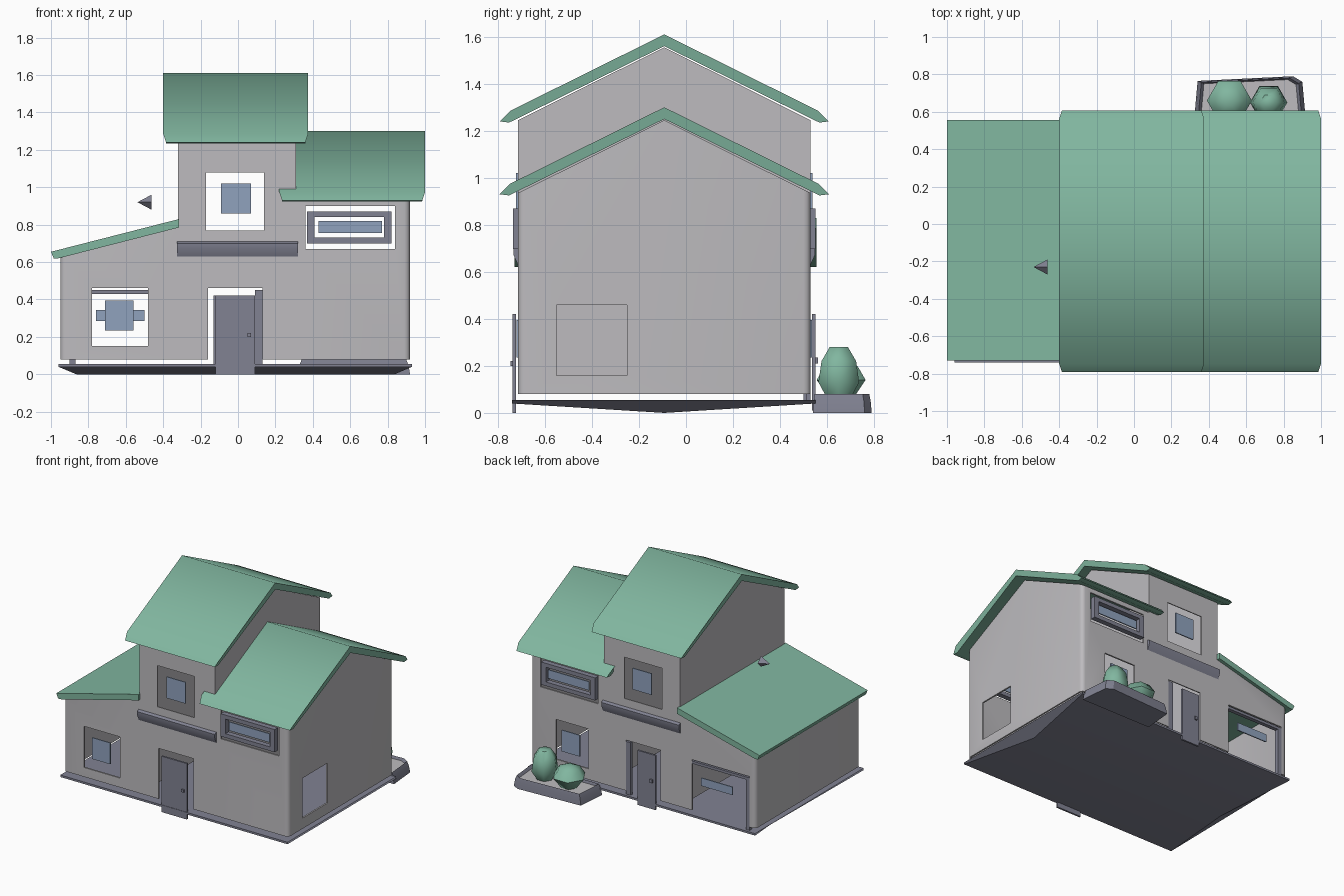
import bpy, bmesh, math
from mathutils import Matrix, Vector

if "Cube" in bpy.data.objects:
    bpy.data.objects.remove(bpy.data.objects["Cube"])


def material(name, r, g, b):
    m = bpy.data.materials.new(name)
    m.use_nodes = True
    m.diffuse_color = (r, g, b, 1)
    m.node_tree.nodes["Principled BSDF"].inputs["Base Color"].default_value = (r, g, b, 1)
    return m


WALL = material("wall grey", 0.51, 0.50, 0.52)
ROOF = material("roof green", 0.22, 0.47, 0.35)
SLATE = material("slate", 0.22, 0.225, 0.29)
GLASS = material("window blue", 0.28, 0.365, 0.515)

FRONT, BACK, MID = -0.715, 0.53, -0.0925


def finish(name, bm, mat, smooth=None):
    me = bpy.data.meshes.new(name)
    bm.to_mesh(me)
    bm.free()
    me.materials.append(mat)
    if smooth is not None:
        for p in me.polygons:
            p.use_smooth = True
        me.set_sharp_from_angle(angle=math.radians(smooth))
    ob = bpy.data.objects.new(name, me)
    bpy.context.collection.objects.link(ob)
    return ob


def prism(points, axis, a, b):
    """Extrude a profile along x (points are y, z) or along y (points are x, z)."""
    bm = bmesh.new()
    rings = []
    for t in (a, b):
        rings.append([bm.verts.new((t, u, v) if axis == "x" else (u, t, v)) for u, v in points])
    bm.faces.new(rings[0])
    bm.faces.new(rings[1])
    n = len(points)
    for i in range(n):
        j = (i + 1) % n
        bm.faces.new((rings[0][i], rings[0][j], rings[1][j], rings[1][i]))
    bmesh.ops.recalc_face_normals(bm, faces=bm.faces)
    return bm


def add_box(bm, x0, x1, y0, y1, z0, z1):
    size = Vector((x1 - x0, y1 - y0, z1 - z0))
    mid = Vector((x0 + x1, y0 + y1, z0 + z1)) / 2
    bmesh.ops.create_cube(bm, size=1, matrix=Matrix.Translation(mid) @ Matrix.Diagonal((*size, 1)))


def box(name, mat, *bounds):
    bm = bmesh.new()
    add_box(bm, *bounds)
    return finish(name, bm, mat)


# Cutter for every opening: x range, z range, which sides
openings = [
    (-0.78, -0.48, 0.15, 0.46, "f"),
    (-0.90, -0.42, 0.0, 0.46, "b"),
    (-0.16, 0.13, 0.0, 0.46, "fb"),
    (-0.17, 0.14, 0.77, 1.08, "fb"),
    (0.36, 0.84, 0.67, 0.90, "fb"),
    (0.44, 0.71, 0.16, 0.46, "b"),
]
bm = bmesh.new()
for x0, x1, z0, z1, sides in openings:
    for side in sides:
        y = FRONT if side == "f" else BACK
        add_box(bm, x0, x1, y - 0.08, y + 0.08, z0, z1)
add_box(bm, 0.84, 1.0, -0.55, -0.25, 0.16, 0.46)
cutter = finish("opening_cutter", bm, WALL)
cutter.hide_render = True


def walls(name, bm, inner_walls):
    """Keep only upright faces, round the outer corners, thicken and cut the openings."""
    drop = [f for f in bm.faces if abs(f.normal.z) > 0.1
            or (not inner_walls and abs(f.normal.x) > 0.9 and abs(f.calc_center_median().x) < 0.4)]
    bmesh.ops.delete(bm, geom=drop, context="FACES")
    corners = [e for e in bm.edges if len(e.link_faces) == 2
               and all(abs(v.co.x) > 0.9 for v in e.verts)
               and abs(e.verts[0].co.y - e.verts[1].co.y) < 0.001]
    if corners:
        bmesh.ops.bevel(bm, geom=corners, offset=0.03, segments=3, profile=0.5, affect="EDGES")
    ob = finish(name, bm, WALL)
    thick = ob.modifiers.new("thickness", "SOLIDIFY")
    thick.thickness = 0.012
    thick.offset = -1
    cut = ob.modifiers.new("openings", "BOOLEAN")
    cut.operation = "DIFFERENCE"
    cut.solver = "EXACT"
    cut.object = cutter
    bpy.context.view_layer.update()
    me = bpy.data.meshes.new_from_object(ob.evaluated_get(bpy.context.evaluated_depsgraph_get()))
    ob.modifiers.clear()
    ob.data = me
    for p in me.polygons:
        p.use_smooth = True
    me.set_sharp_from_angle(angle=math.radians(40))


def gable(eave, peak):
    return [(FRONT, 0.08), (BACK, 0.08), (BACK, eave), (MID, peak), (FRONT, eave)]


# House bodies
walls("left_wing_walls", prism([(-0.95, 0.08), (-0.32, 0.08), (-0.32, 0.785), (-0.95, 0.625)],
                               "y", FRONT, BACK), False)
walls("tower_walls", prism(gable(1.245, 1.555), "x", -0.32, 0.31), True)
walls("right_wing_walls", prism(gable(0.935, 1.245), "x", 0.31, 0.92), False)
bpy.data.objects.remove(cutter)


# Roofs
def gable_roof(name, peak, x0, x1):
    half = [(0.655, -0.325), (0.70, -0.37), (0.66, -0.375)]
    pts = [(MID, peak)] + [(MID + d, peak + h) for d, h in half]
    pts += [(MID, peak - 0.05)] + [(MID - d, peak + h) for d, h in reversed(half)]
    bm = prism(pts, "x", x0, x1)
    for v in bm.verts:  # draw in the lower eave corners
        if v.co.z < peak - 0.35:
            v.co.x += 0.015 if v.co.x == x0 or v.co.x < (x0 + x1) / 2 else -0.015
    finish(name, bm, ROOF, 75)


gable_roof("tower_roof", 1.61, -0.40, 0.375)
gable_roof("right_wing_roof", 1.30, 0.22, 1.0)
finish("left_wing_roof", prism([(-1.0, 0.655), (-0.985, 0.62), (-0.96, 0.62), (-0.315, 0.785),
                                (-0.315, 0.83)], "y", -0.73, 0.555), ROOF, 75)

# Floor slab with a shallow keel underneath
bm = prism([(-0.74, 0.055), (-0.74, 0.04), (MID, 0.0), (0.55, 0.04), (0.55, 0.055)], "x", -0.96, 0.93)
for v in bm.verts:
    if v.co.z < 0.01:
        v.co.x *= 0.9
finish("floor_slab", bm, SLATE, 30)

for label, wall, out in (("front", FRONT, -1), ("back", BACK, 1)):
    # Ledge below the tower
    bm = prism([(wall, 0.71), (wall + out * 0.02, 0.70), (wall + out * 0.018, 0.67), (wall, 0.63)],
               "x", -0.325, 0.32)
    finish(label + "_ledge", bm, SLATE, 50)
    # Tower glass
    y0, y1 = sorted((wall, wall + out * 0.008))
    box(label + "_tower_glass", GLASS, -0.09, 0.07, y0, y1, 0.86, 1.02)
    # Wide upper window with a raised frame
    bm = bmesh.new()
    f0, f1 = sorted((wall - out * 0.02, wall + out * 0.02))
    for bounds in ((0.37, 0.82, 0.70, 0.73), (0.37, 0.82, 0.84, 0.87),
                   (0.37, 0.41, 0.73, 0.84), (0.78, 0.82, 0.73, 0.84)):
        add_box(bm, bounds[0], bounds[1], f0, f1, bounds[2], bounds[3])
    finish(label + "_wide_window_frame", bm, SLATE)
    box(label + "_wide_window_glass", GLASS, 0.43, 0.77, y0, y1, 0.755, 0.82)

# Lower window panes
box("left_wing_glass", GLASS, -0.71, -0.56, FRONT - 0.005, FRONT + 0.003, 0.235, 0.395)
box("garage_glass", GLASS, -0.76, -0.50, BACK - 0.004, BACK + 0.004, 0.285, 0.345)
box("back_glass", GLASS, 0.51, 0.66, BACK - 0.003, BACK + 0.005, 0.235, 0.395)

# Doors, knobs and frames
box("front_door", SLATE, -0.12, 0.09, FRONT - 0.022, FRONT - 0.008, 0.0, 0.42)
box("front_knob", SLATE, 0.05, 0.07, FRONT - 0.032, FRONT - 0.022, 0.2, 0.22)
box("back_door", SLATE, -0.13, 0.02, BACK + 0.006, BACK + 0.02, 0.01, 0.42)
box("back_knob", SLATE, -0.11, -0.09, BACK + 0.02, BACK + 0.032, 0.21, 0.235)
box("back_door_jamb", SLATE, 0.09, 0.13, BACK - 0.02, BACK, 0.05, 0.45)
box("garage_lintel", SLATE, -0.90, -0.42, BACK - 0.03, BACK, 0.43, 0.45)
box("garage_jamb", SLATE, -0.90, -0.87, BACK - 0.03, BACK, 0.05, 0.45)

# Planter behind the right wing: sloping rim with a pale bed
outline = [(0.32, 0.54), (0.92, 0.54), (0.90, 0.76), (0.85, 0.79), (0.34, 0.765)]
centre = Vector((0.62, 0.64, 0))
bm = bmesh.new()
rings = []
for scale, z in ((1.0, 0.0), (0.97, 0.05), (0.93, 0.08), (0.88, 0.06)):
    ring = []
    for x, y in outline:
        p = centre + (Vector((x, y, 0)) - centre) * scale
        ring.append(bm.verts.new((p.x, p.y, z)))
    rings.append(ring)
for lo, hi in zip(rings, rings[1:]):
    for i in range(len(outline)):
        j = (i + 1) % len(outline)
        bm.faces.new((lo[i], lo[j], hi[j], hi[i]))
bm.faces.new(rings[0])
bed = bm.faces.new(rings[-1])
bed.material_index = 1
bmesh.ops.recalc_face_normals(bm, faces=bm.faces)
planter = finish("planter", bm, SLATE, 30)
planter.data.materials.append(WALL)


# Bushes
def bush(name, x, y, rings):
    bm = bmesh.new()
    loops = []
    for r, z in rings:
        loops.append([bm.verts.new((x + r * math.cos(a * math.pi / 3), y + r * math.sin(a * math.pi / 3), z))
                      for a in range(6)])
    for lo, hi in zip(loops, loops[1:]):
        for i in range(6):
            j = (i + 1) % 6
            bm.faces.new((lo[i], lo[j], hi[j], hi[i]))
    bm.faces.new(loops[0])
    bm.faces.new(loops[-1])
    bmesh.ops.recalc_face_normals(bm, faces=bm.faces)
    finish(name, bm, ROOF, 60)


bush("tall_bush", 0.72, 0.65, [(0.05, 0.05), (0.10, 0.13), (0.085, 0.22), (0.045, 0.28)])
bush("low_bush", 0.51, 0.66, [(0.05, 0.05), (0.12, 0.14), (0.08, 0.20), (0.03, 0.22)])

# Small vent above the left wing
bm = bmesh.new()
bmesh.ops.create_cone(bm, cap_ends=True, segments=4, radius1=0.04, radius2=0, depth=0.075,
                      matrix=Matrix.Translation((-0.5, -0.23, 0.92)) @ Matrix.Rotation(-math.pi / 2, 4, "Y"))
finish("roof_vent", bm, SLATE)
